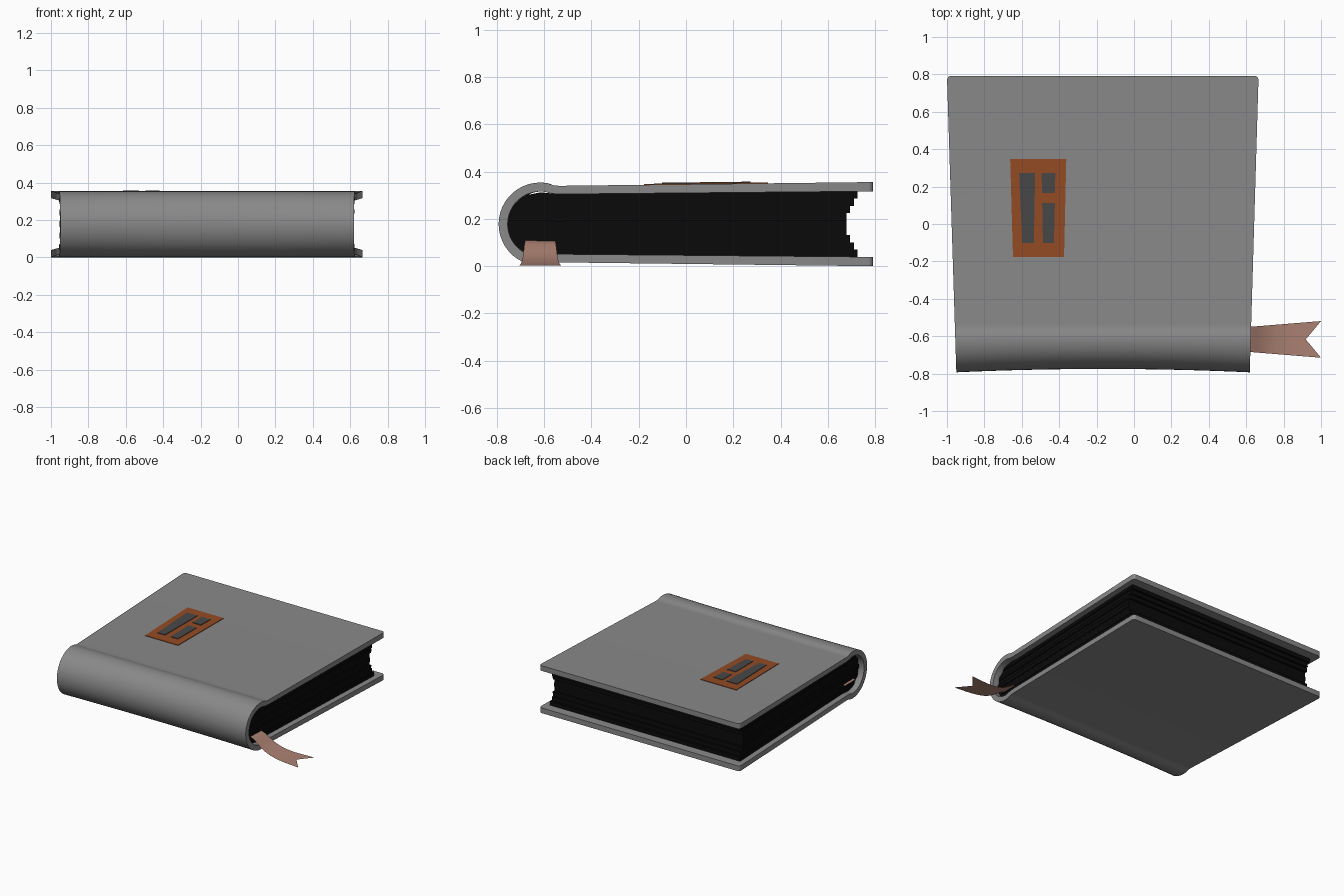
import bpy, bmesh, math, random

if "Cube" in bpy.data.objects:
    bpy.data.objects.remove(bpy.data.objects["Cube"])

random.seed(4)
ZC = 0.178      # mid height of the book
YS = -0.617     # centre line of the round spine


def material(name, r, g, b):
    m = bpy.data.materials.new(name)
    m.diffuse_color = (r, g, b, 1)
    m.use_nodes = True
    m.node_tree.nodes["Principled BSDF"].inputs["Base Color"].default_value = m.diffuse_color
    return m


grey = material("cover_grey", 0.25, 0.25, 0.25)
black = material("page_black", 0.003, 0.003, 0.003)
orange = material("label_orange", 0.29, 0.07, 0.017)
dark = material("panel_grey", 0.065, 0.065, 0.065)
pink = material("ribbon_pink", 0.41, 0.22, 0.17)


def finish(name, bm, mat, smooth=True):
    bmesh.ops.recalc_face_normals(bm, faces=bm.faces[:])
    me = bpy.data.meshes.new(name)
    bm.to_mesh(me)
    bm.free()
    ob = bpy.data.objects.new(name, me)
    bpy.context.collection.objects.link(ob)
    me.materials.append(mat)
    if smooth:
        bpy.ops.object.select_all(action='DESELECT')
        ob.select_set(True)
        bpy.context.view_layer.objects.active = ob
        bpy.ops.object.shade_smooth_by_angle(angle=math.radians(35))
    return ob


def x_range(y, inset=0.0):
    """Left and right edge of the book: wider at the fore edge."""
    t = (y + 0.79) / 1.58
    return -0.95 - 0.05 * t + inset, 0.619 + 0.047 * t - inset


def loft(bm, outer, inner, sections, inset=0.0):
    """Sweep a strip between two (y, z) lines along x, following the taper."""
    loop = outer + inner[::-1]
    n, k = len(loop), len(outer)
    rings = []
    for s in range(sections):
        t = s / (sections - 1)
        ring = []
        for y, z in loop:
            a, b = x_range(y, inset)
            bow = 0.018 * (1 - (2 * t - 1) ** 2) * min(1, max(0, (-0.56 - y) / 0.23))
            ring.append(bm.verts.new((a + (b - a) * t, y + bow, z)))
        rings.append(ring)
    for r0, r1 in zip(rings, rings[1:]):
        for i in range(n):
            j = (i + 1) % n
            bm.faces.new((r0[i], r0[j], r1[j], r1[i]))
    for r in (rings[0], rings[-1]):
        for i in range(k - 1):
            bm.faces.new((r[i], r[i + 1], r[n - 2 - i], r[n - 1 - i]))
    return rings


# Cover: two boards joined by a round spine, with hinge grooves
def cover_line(half_back, half_knee, half_lip, r, steps=24):
    top = [(0.792, ZC + half_back), (-0.535, ZC + half_knee),
           (-0.556, ZC + half_knee + 0.001), (-0.577, ZC + half_lip)]
    arc = []
    for i in range(steps + 1):
        a = math.radians(82 + (278 - 82) * i / steps)
        arc.append((YS + r * math.cos(a), ZC + r * math.sin(a)))
    return top + arc + [(y, 2 * ZC - z) for y, z in reversed(top)]


bm = bmesh.new()
outer = cover_line(0.178, 0.162, 0.170, 0.176)
inner = cover_line(0.139, 0.127, 0.131, 0.138)
rings = loft(bm, outer, inner, 17)
k, n = len(outer), len(outer) * 2
corners = []
for r in (rings[0], rings[-1]):
    for a, b in ((0, n - 1), (k - 1, k)):
        corners.append(bm.edges.get((r[a], r[b])))
bmesh.ops.bevel(bm, geom=corners, offset=0.022, segments=4, profile=0.5,
                affect='EDGES')
finish("cover", bm, grey)


# Pages: stacked slabs, rounded at the spine and hollow at the fore edge
def page_line(s, fore):
    return [(YS - 0.137 * math.sqrt(max(0, 1 - s * s)), ZC + s * 0.134),
            (-0.55, ZC + s * 0.128), (fore, ZC + s * 0.139)]


fores = [0.725, 0.71, 0.695, 0.68, 0.68, 0.68, 0.695, 0.71, 0.725]
bm = bmesh.new()
count = 27
for i in range(count):
    s0, s1 = 2 * i / count - 1, 2 * (i + 1) / count - 1
    f = fores[i // 3]
    loft(bm, page_line(s1, f), page_line(s0, f), 9,
         0.041 + (0.005 if (i // 3) % 2 else 0) + random.uniform(0, 0.002))
finish("pages", bm, black, smooth=False)


# Cover label: tapered thin plates lying on the sloping top board
def plate(name, y0, y1, x_low, x_high, lift, mat):
    bm = bmesh.new()
    layers = []
    for h in (-0.003, lift):
        pts = ((x_low[0], y0), (x_low[1], y0), (x_high[1], y1), (x_high[0], y1))
        layers.append([bm.verts.new((x, y, 0.340 + 0.016 * (y + 0.535) / 1.327 + h))
                       for x, y in pts])
    lo, hi = layers
    bm.faces.new(lo)
    bm.faces.new(hi)
    for i in range(4):
        j = (i + 1) % 4
        bm.faces.new((lo[i], lo[j], hi[j], hi[i]))
    finish(name, bm, mat, smooth=False)


plate("label", -0.177, 0.347, (-0.647, -0.374), (-0.662, -0.362), 0.004, orange)
plate("label_panel_long", -0.101, 0.272, (-0.598, -0.536), (-0.614, -0.528), 0.008, dark)
plate("label_panel_front", -0.101, 0.112, (-0.487, -0.428), (-0.491, -0.423), 0.008, dark)
plate("label_panel_back", 0.165, 0.272, (-0.492, -0.424), (-0.494, -0.420), 0.008, dark)

# Bookmark ribbon: runs through the pages, drops to the table, forked end
path = [(-0.935, 0.113), (0.54, 0.113), (0.58, 0.108), (0.615, 0.092), (0.645, 0.072),
        (0.675, 0.052), (0.71, 0.034), (0.75, 0.02), (0.80, 0.010), (0.85, 0.005),
        (0.90, 0.003), (1.0, 0.002)]
bm = bmesh.new()
rows = []
for i, (x, z) in enumerate(path):
    w = 0.064 + 0.034 * max(0, (x - 0.58) / 0.42)
    mid = 0.918 if i == len(path) - 1 else x
    rows.append([bm.verts.new((x, YS - w, z)), bm.verts.new((mid, YS, z)),
                 bm.verts.new((x, YS + w, z))])
for a, b in zip(rows, rows[1:]):
    for c in (0, 1):
        bm.faces.new((a[c], b[c], b[c + 1], a[c + 1]))
finish("bookmark_ribbon", bm, pink)
